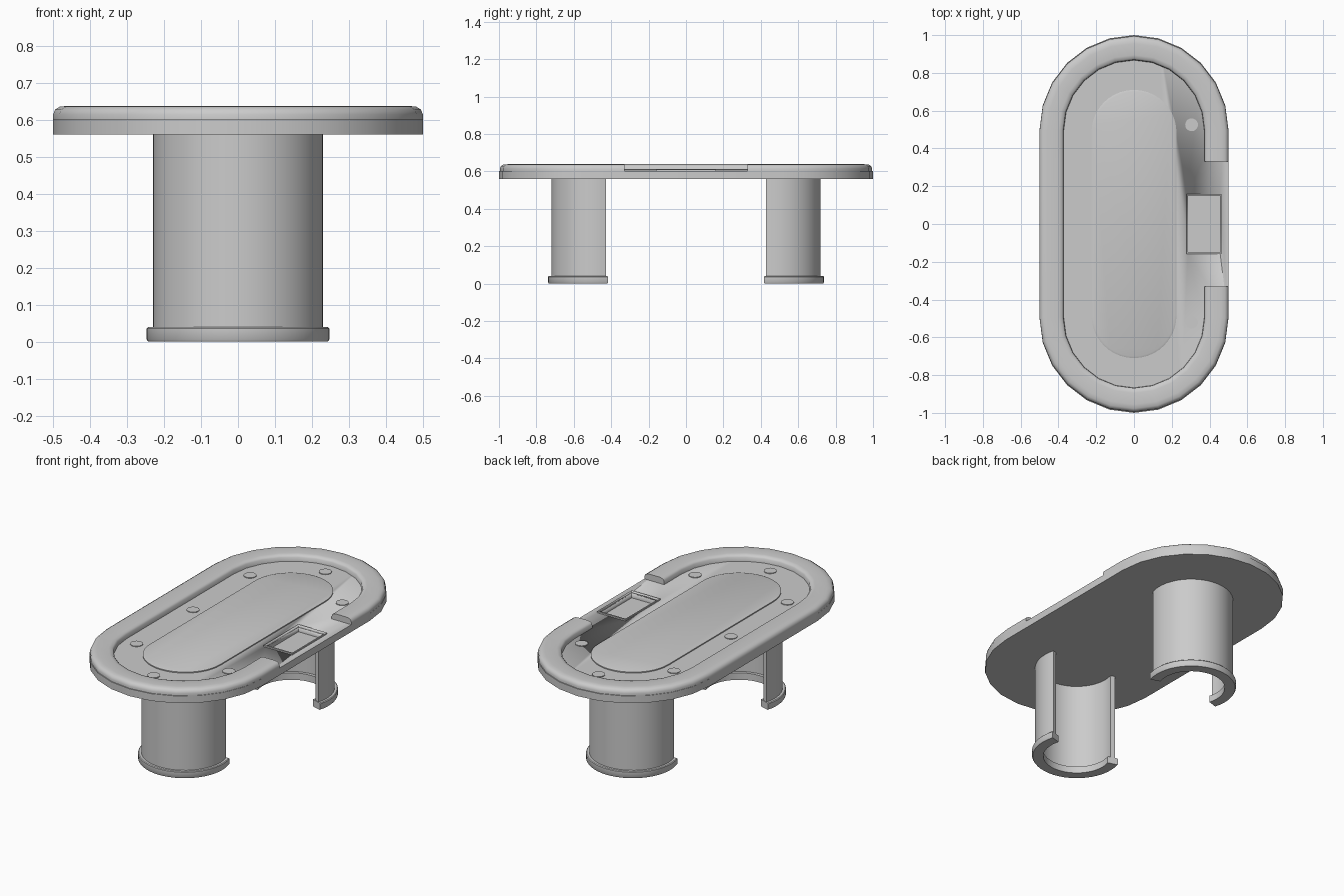
import bpy, bmesh
from math import sin, cos, pi, radians

if "Cube" in bpy.data.objects:
    bpy.data.objects.remove(bpy.data.objects["Cube"])


def finish(name, bm, angle=40):
    bmesh.ops.recalc_face_normals(bm, faces=bm.faces)
    me = bpy.data.meshes.new(name)
    bm.to_mesh(me)
    bm.free()
    ob = bpy.data.objects.new(name, me)
    bpy.context.collection.objects.link(ob)
    bpy.ops.object.select_all(action='DESELECT')
    ob.select_set(True)
    bpy.context.view_layer.objects.active = ob
    bpy.ops.object.shade_smooth_by_angle(angle=radians(angle))
    return ob


def arc(cy, a0, a1, n):
    return [(cy, radians(a0 + (a1 - a0) * i / n)) for i in range(n + 1)]


def sweep(name, section, path):
    """Closed (radius, z) section carried along an open path of (centre y, angle)."""
    bm = bmesh.new()
    rings = [[bm.verts.new((r * cos(a), cy + r * sin(a), z)) for r, z in section]
             for cy, a in path]
    n = len(section)
    for p, q in zip(rings, rings[1:]):
        for i in range(n):
            j = (i + 1) % n
            bm.faces.new((p[i], p[j], q[j], q[i]))
    bm.faces.new(rings[0])
    bm.faces.new(rings[-1])
    return finish(name, bm)


def oval(name, layers, half, n):
    """Solid oval stacked from (radius, z) layers."""
    bm = bmesh.new()
    path = arc(half, 0, 180, n) + arc(-half, 180, 360, n)
    rings = [[bm.verts.new((r * cos(a), cy + r * sin(a), z)) for cy, a in path]
             for r, z in layers]
    m = len(path)
    for p, q in zip(rings, rings[1:]):
        for i in range(m):
            j = (i + 1) % m
            bm.faces.new((p[i], p[j], q[j], q[i]))
    bm.faces.new(rings[0])
    bm.faces.new(rings[-1])
    return finish(name, bm)


def box(name, x0, x1, y0, y1, z0, z1):
    bm = bmesh.new()
    bmesh.ops.create_cube(bm, size=1)
    for v in bm.verts:
        v.co = ((x0 + x1) / 2 + v.co.x * (x1 - x0),
                (y0 + y1) / 2 + v.co.y * (y1 - y0),
                (z0 + z1) / 2 + v.co.z * (z1 - z0))
    return finish(name, bm)


def cut(ob, cutter):
    mod = ob.modifiers.new("pocket", 'BOOLEAN')
    mod.operation = 'DIFFERENCE'
    mod.solver = 'EXACT'
    mod.object = cutter
    cutter.hide_render = True
    cutter.hide_set(True)


# table slab with the chip tray pocket
slab = oval("table_slab", [(.5, .56), (.5, .602)], .5, 12)
cut(slab, box("tray_cutter", .285, .455, -.15, .15, .572, .7))

# chip tray rim
rim = box("tray_rim", .278, .462, -.16, .16, .598, .61)
cut(rim, box("rim_cutter", .285, .455, -.15, .15, .5, .7))

# padded rail, open at the dealer position
rail_section = [(.5, .6), (.5, .615), (.495, .628), (.482, .636), (.46, .638),
                (.40, .638), (.382, .634), (.374, .625), (.372, .6)]
rail_path = [(.33, 0)] + arc(.495, 0, 180, 12) + arc(-.495, 180, 360, 12) + [(-.33, 2 * pi)]
sweep("padded_rail", rail_section, rail_path)

# raised playing field
oval("playing_field", [(.225, .598), (.225, .608), (.215, .612)], .485, 20)

# cup holders
for i, (x, y) in enumerate([(-.29, .525), (.305, .525), (-.29, 0), (-.29, -.52),
                            (.305, -.52), (.01, .79), (.01, -.79)]):
    bm = bmesh.new()
    bmesh.ops.create_cone(bm, cap_ends=True, segments=20, radius1=.034,
                          radius2=.034, depth=.01)
    bmesh.ops.translate(bm, verts=bm.verts, vec=(x, y, .601))
    finish(f"cup_holder_{i + 1}", bm)

# curved shell legs and their plinths, open toward the middle
for side, start, name in ((1, 0, "back"), (-1, 180, "front")):
    cy = side * .49
    sweep(name + "_leg", [(.203, .03), (.23, .03), (.23, .565), (.203, .565)],
          arc(cy, start - 16, start + 196, 28))
    sweep(name + "_leg_plinth", [(.185, 0), (.243, 0), (.247, .006), (.247, .036),
                                 (.243, .04), (.185, .04)],
          arc(cy, start - 17, start + 197, 28))
